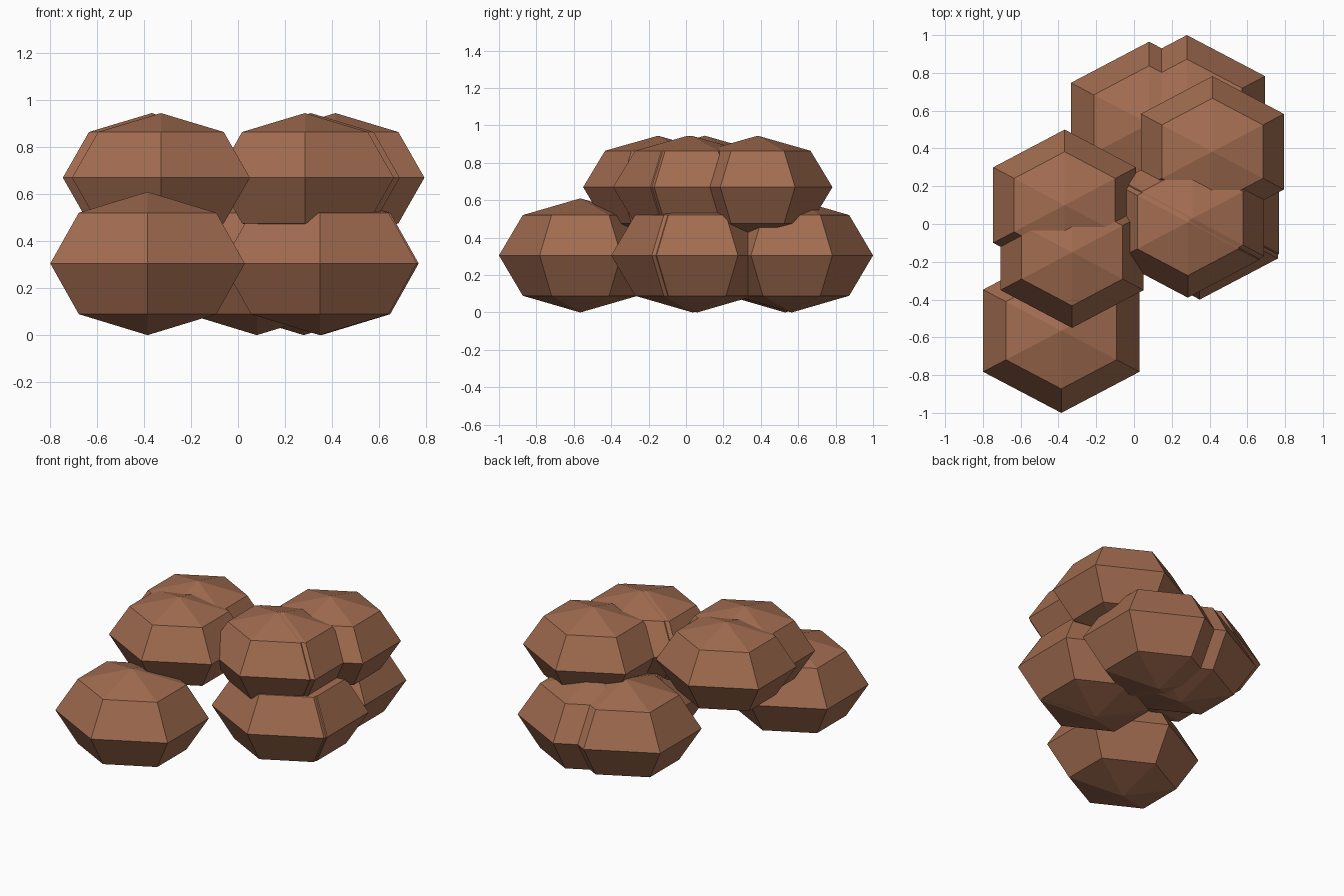
import bpy

if "Cube" in bpy.data.objects:
    bpy.data.objects.remove(bpy.data.objects["Cube"])

brown = bpy.data.materials.new("brown")
brown.diffuse_color = (0.36, 0.15, 0.08, 1)
brown.use_nodes = True
brown.node_tree.nodes["Principled BSDF"].inputs["Base Color"].default_value = brown.diffuse_color


def lump(name, x, y, z, radii):
    """Squashed six-sided low-poly ball."""
    bpy.ops.mesh.primitive_uv_sphere_add(segments=6, ring_count=4, radius=1, location=(x, y, z))
    ob = bpy.context.object
    ob.name = name
    ob.scale = radii
    bpy.ops.object.transform_apply(location=False, rotation=False, scale=True)
    ob.data.materials.append(brown)
    bpy.ops.object.shade_flat()


# bottom layer, resting on the ground
for i, (x, y) in enumerate([(-0.385, -0.565), (0.08, 0.53), (0.28, 0.565),
                            (0.348, 0.035), (0.355, 0.06)]):
    lump(f"lower_lump_{i + 1}", x, y, 0.305, (0.478, 0.435, 0.305))

# top layer, slightly smaller
for i, (x, y) in enumerate([(-0.367, 0.10), (-0.328, -0.15), (0.415, 0.383),
                            (0.31, 0.03), (0.285, 0.01)]):
    lump(f"upper_lump_{i + 1}", x, y, 0.67, (0.437, 0.40, 0.275))
